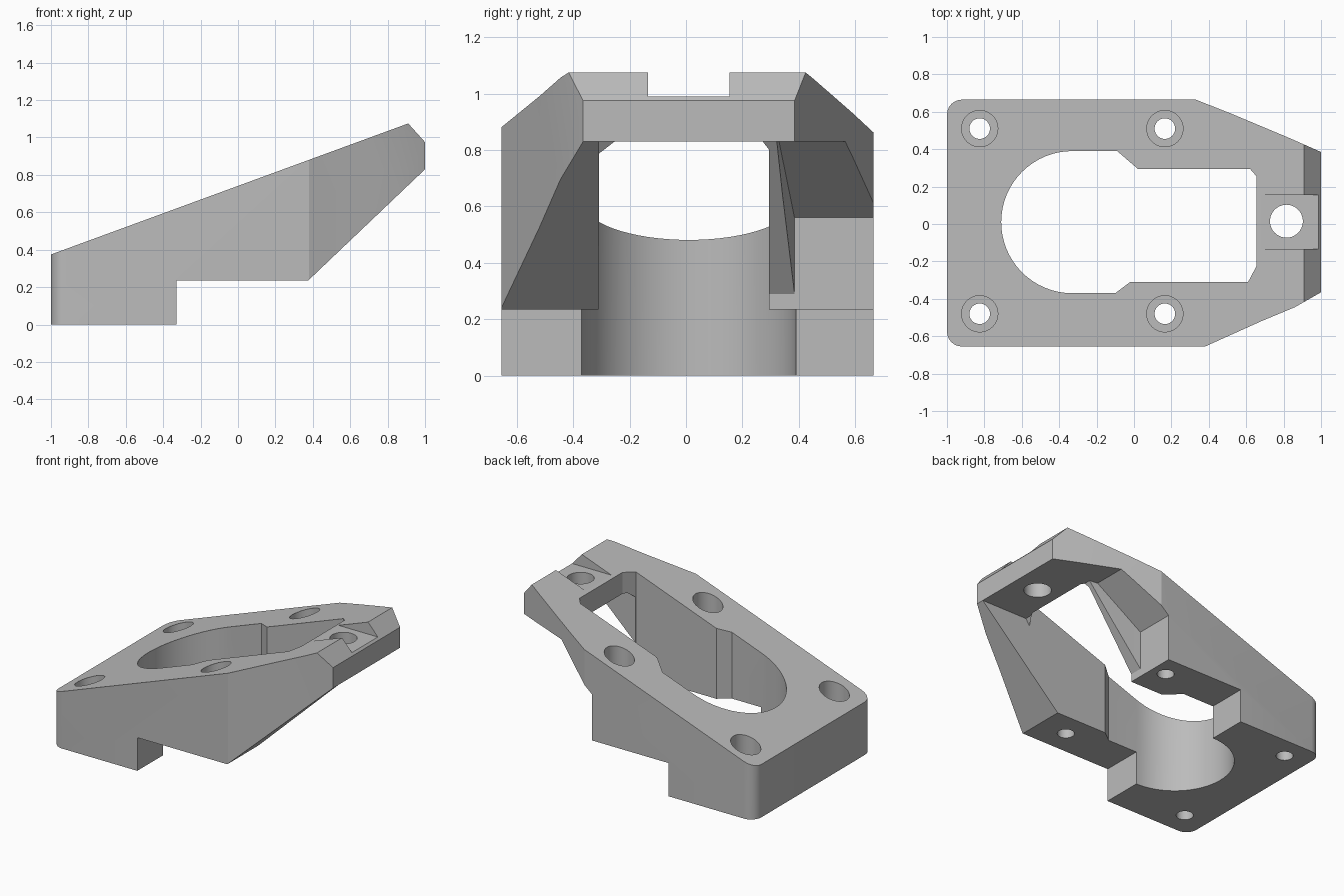
import bpy, bmesh, math
from mathutils import Vector

cube = bpy.data.objects.get("Cube")
if cube:
    bpy.data.objects.remove(cube)

grey = bpy.data.materials.new("plain grey")
grey.use_nodes = True
COLOUR = (0.5, 0.5, 0.5, 1)
grey.diffuse_color = COLOUR
grey.node_tree.nodes["Principled BSDF"].inputs["Base Color"].default_value = COLOUR


def finish(name, bm):
    bmesh.ops.recalc_face_normals(bm, faces=bm.faces)
    mesh = bpy.data.meshes.new(name)
    bm.to_mesh(mesh)
    bm.free()
    mesh.materials.append(grey)
    ob = bpy.data.objects.new(name, mesh)
    bpy.context.collection.objects.link(ob)
    return ob


def prism(name, points, axis, lo, hi):
    """Extrude an outline: xy points along z, or xz points along y."""
    bm = bmesh.new()
    place = (lambda p, t: (p[0], p[1], t)) if axis == "z" else (lambda p, t: (p[0], t, p[1]))
    face = bm.faces.new([bm.verts.new(place(p, lo)) for p in points])
    top = bmesh.ops.extrude_face_region(bm, geom=[face])["geom"]
    shift = Vector(place((0, 0), hi - lo))
    bmesh.ops.translate(bm, verts=[v for v in top if isinstance(v, bmesh.types.BMVert)], vec=shift)
    return finish(name, bm)


def hull(name, points):
    bm = bmesh.new()
    for p in points:
        bm.verts.new(p)
    bmesh.ops.convex_hull(bm, input=bm.verts)
    return finish(name, bm)


def arc(cx, cy, r, start, end, n):
    angles = [math.radians(start + (end - start) * i / n) for i in range(n + 1)]
    return [(cx + r * math.cos(a), cy + r * math.sin(a)) for a in angles]


def drill(name, x, y, r, lo, hi):
    return prism(name, arc(x, y, r, 0, 360, 40)[:-1], "z", lo, hi)


def boolean(ob, tool, operation="DIFFERENCE"):
    mod = ob.modifiers.new(tool.name, "BOOLEAN")
    mod.operation, mod.solver, mod.object = operation, "EXACT", tool
    bpy.context.view_layer.update()
    old = ob.data
    ob.data = bpy.data.meshes.new_from_object(ob.evaluated_get(bpy.context.evaluated_depsgraph_get()))
    ob.modifiers.clear()
    bpy.data.meshes.remove(old)
    bpy.data.objects.remove(tool)


# Wedge body: plan outline met with the sloping side profile
r = 0.08
plan = (arc(-1 + r, 0.665 - r, r, 180, 90, 6)
        + [(0.33, 0.665), (0.52, 0.59), (0.83, 0.46), (1, 0.385),
           (1, -0.365), (0.86, -0.445), (0.68, -0.52), (0.38, -0.655)]
        + arc(-1 + r, -0.655 + r, r, 270, 180, 6))
body = prism("mount_body", plan, "z", 0, 1.3)
side = [(-1.1, -0.1), (-0.33, -0.1), (-0.33, 0.235), (0.9, 0.235), (1.1, 0.4),
        (1.1, 0.864), (0.91, 1.075), (-1.1, 0.338)]
boolean(body, prism("side_profile", side, "y", -1, 1), "INTERSECT")

# Central opening
opening = (arc(-0.33, 0.01, 0.38, 90, 270, 32)
           + [(-0.1, -0.37), (-0.02, -0.31), (0.61, -0.31), (0.655, -0.225),
              (0.655, 0.255), (0.62, 0.295), (0.02, 0.295), (-0.09, 0.39)])
boolean(body, prism("opening", opening, "z", -0.2, 1.4))

# Underside of the right arm
slope = [(0.375, 0.235), (1, 0.83), (1.2, 1.02), (1.2, 0), (0.375, 0)]
boolean(body, prism("right_slope", slope, "y", -1, -0.3))

# Underside of the nose and the inner rib of the left arm
rib = [(0.27, 0), (0.27, 0.29), (0.64, 0.83), (1.2, 0.83), (1.2, 0)]
boolean(body, prism("rib_slope", rib, "y", -0.309, 1))

# Stepped underside of the left arm, leaning in beside the rib
step = [(0.27, 0, 0.385), (0.27, 0.56, 0.385), (0.58, 0.83, 0.33),
        (1.2, 0.83, 0.25), (1.2, 0, 0.385)]
boolean(body, hull("left_step", [(x, y, z) for x, z, inner in step for y in (inner, 1)]))

# Notch and hole in the nose
notch = [(0.6, -0.135), (1.2, -0.135), (1.2, 0.155), (0.6, 0.155)]
boolean(body, prism("notch", notch, "z", 0.99, 1.4))
boolean(body, drill("nose_hole", 0.815, 0.015, 0.088, 0.5, 1.4))

# Four counterbored screw holes
for x, ledge in ((-0.825, 0.12), (0.165, 0.355)):
    for y in (-0.48, 0.51):
        boolean(body, drill("bore", x, y, 0.097, ledge, 1.4))
        boolean(body, drill("screw_hole", x, y, 0.055, -0.2, 1.4))

# Smooth curved walls, keep edges crisp
bpy.ops.object.select_all(action="DESELECT")
body.select_set(True)
bpy.context.view_layer.objects.active = body
bpy.ops.object.shade_smooth_by_angle(angle=math.radians(20))
